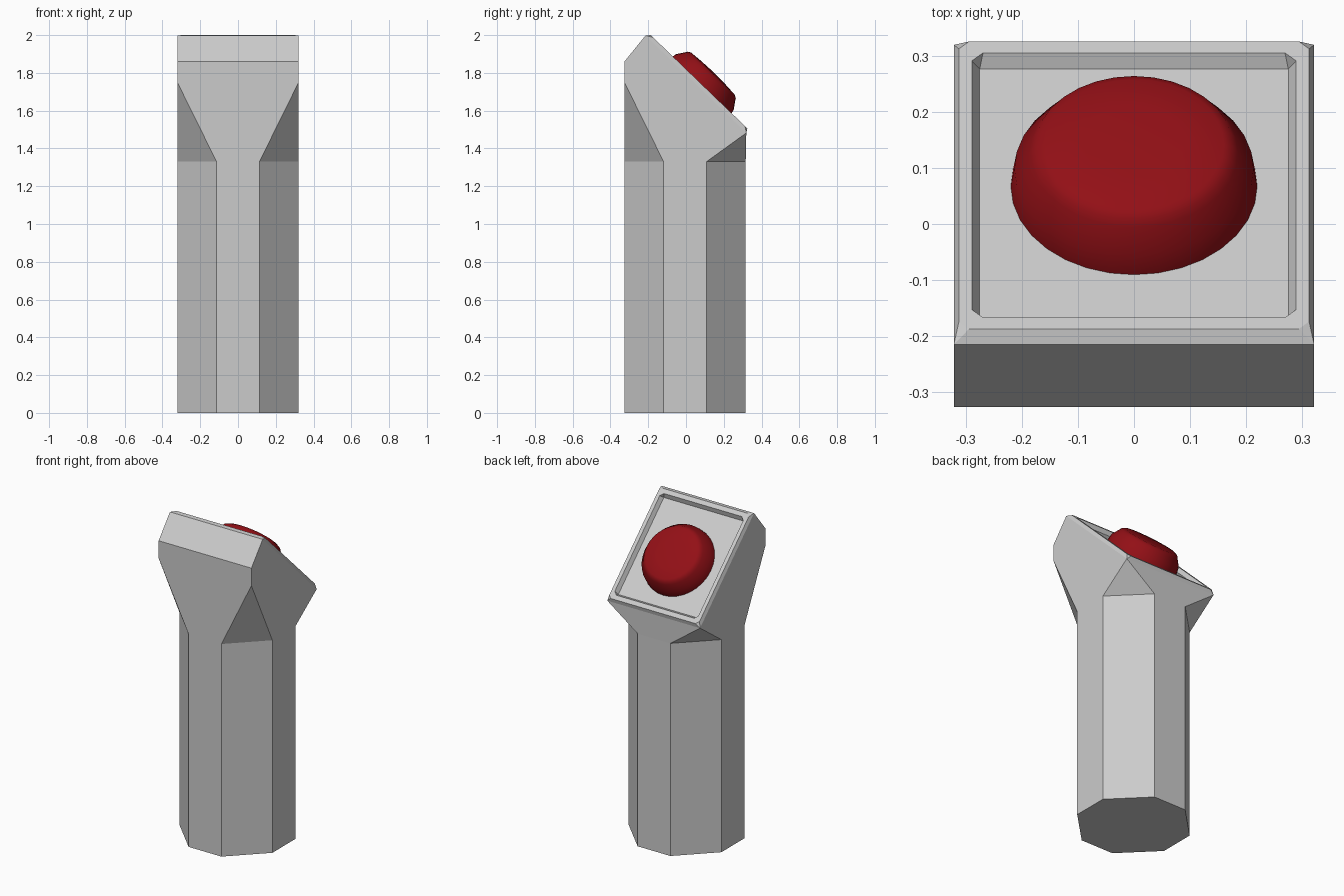
import bpy, bmesh, math
from mathutils import Matrix, Vector

if "Cube" in bpy.data.objects:
    bpy.data.objects.remove(bpy.data.objects["Cube"])

TILT = Matrix.Rotation(math.radians(-44), 4, 'X')   # frame of the sloped panel


def chamfered(hx, hy, c, cy, z):
    """Eight points of a rectangle with cut corners, starting front right."""
    right = [(hx - c, -hy), (hx, c - hy), (hx, hy - c), (hx - c, hy)]
    pts = right + [(-x, y) for x, y in reversed(right)]
    return [Vector((x, y + cy, z)) for x, y in pts]


def sloped(*args):
    return [TILT @ p for p in chamfered(*args)]


def skin(name, rings):
    """Join consecutive rings with faces and cap both ends."""
    bm = bmesh.new()
    loops = [[bm.verts.new(p) for p in ring] for ring in rings]
    for a, b in zip(loops, loops[1:]):
        n = len(a)
        for i in range(n):
            j = (i + 1) % n
            bm.faces.new((a[i], a[j], b[j], b[i]))
    bm.faces.new(loops[0][::-1])
    bm.faces.new(loops[-1])
    bmesh.ops.remove_doubles(bm, verts=bm.verts[:], dist=0.0005)
    bmesh.ops.recalc_face_normals(bm, faces=bm.faces[:])
    me = bpy.data.meshes.new(name)
    bm.to_mesh(me)
    bm.free()
    ob = bpy.data.objects.new(name, me)
    bpy.context.collection.objects.link(ob)
    return ob


# Pedestal: octagonal column flaring into a square, slanted head
edge = sloped(0.321, 0.371, 0, -1.171, 1.288)


def head_ring(front_z):
    return [Vector((p.x, -0.326, front_z)) if i in (0, 1, 6, 7) else p.copy()
            for i, p in enumerate(edge)]


skin("pedestal", [
    chamfered(0.321, 0.321, 0.2075, -0.005, 0),
    chamfered(0.321, 0.321, 0.2075, -0.005, 1.33),
    head_ring(1.75),
    head_ring(1.86),
    edge,
    sloped(0.312, 0.356, 0.018, -1.168, 1.309),   # rim
    sloped(0.289, 0.328, 0.020, -1.168, 1.309),   # recess opening
    sloped(0.275, 0.313, 0, -1.168, 1.283),       # recess floor
])

# Push button: turned profile (radius, height) standing on the panel
profile = [(0.22, 1.28), (0.213, 1.328), (0.185, 1.369),
           (0.177, 1.382), (0.16, 1.391), (0.09, 1.396), (0.03, 1.398)]
N = 32
button = skin("push_button", [
    [TILT @ Vector((r * math.cos(2 * math.pi * i / N),
                    r * math.sin(2 * math.pi * i / N) - 1.145, h))
     for i in range(N)] for r, h in profile])
red = bpy.data.materials.new("red")
red.diffuse_color = (0.29, 0.005, 0.008, 1)
red.use_nodes = True
red.node_tree.nodes["Principled BSDF"].inputs["Base Color"].default_value = red.diffuse_color
button.data.materials.append(red)
bpy.context.view_layer.objects.active = button
button.select_set(True)
bpy.ops.object.shade_smooth_by_angle(angle=math.radians(35))
